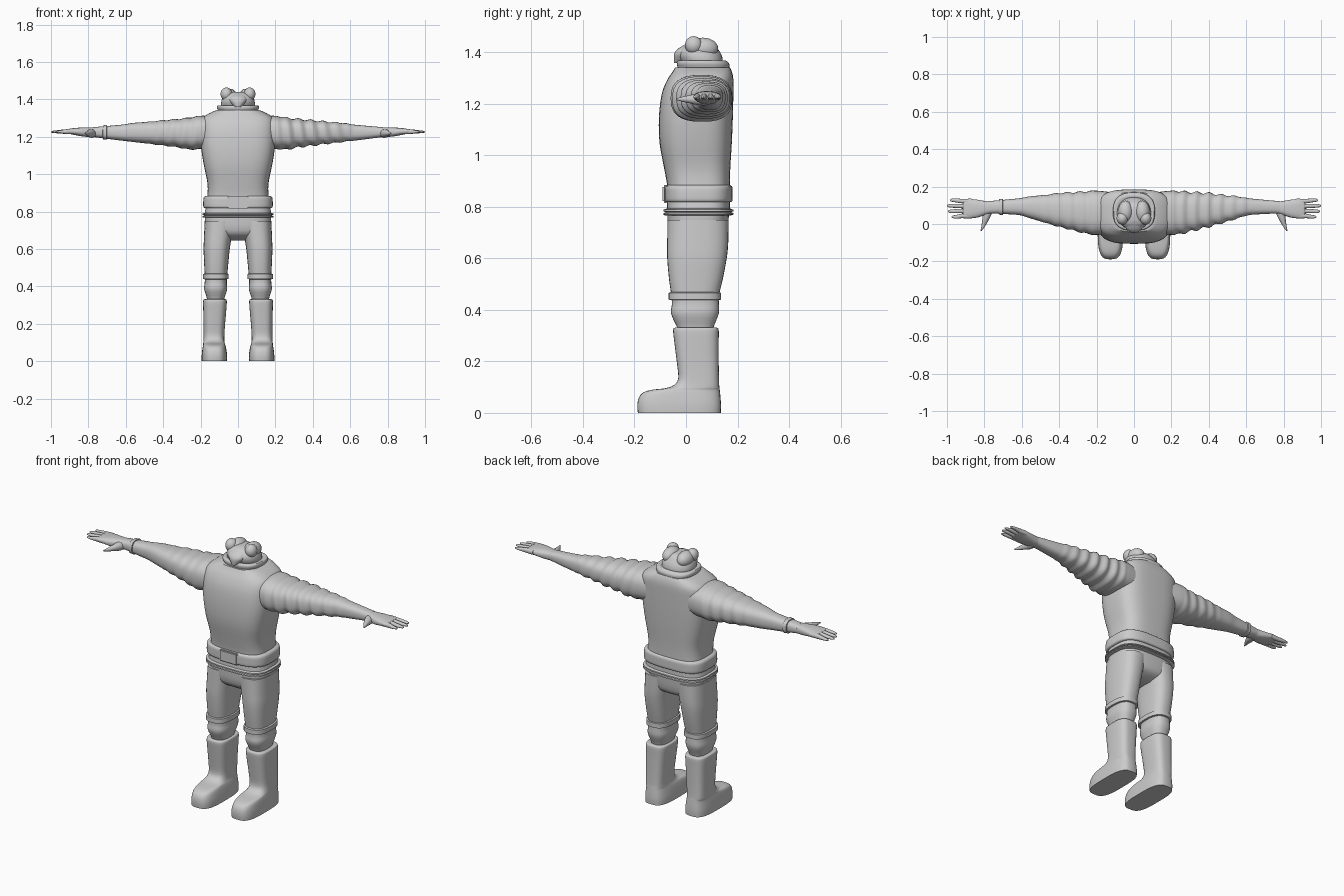
import bpy, bmesh, math
from mathutils import Vector

grey = bpy.data.materials.new("plain grey")
grey.diffuse_color = (0.6, 0.6, 0.6, 1)


def finish(name, bm, angle=40):
    bmesh.ops.recalc_face_normals(bm, faces=bm.faces)
    me = bpy.data.meshes.new(name)
    bm.to_mesh(me)
    bm.free()
    ob = bpy.data.objects.new(name, me)
    bpy.context.collection.objects.link(ob)
    me.materials.append(grey)
    bpy.context.view_layer.objects.active = ob
    ob.select_set(True)
    bpy.ops.object.shade_smooth_by_angle(angle=math.radians(angle))
    ob.select_set(False)
    return ob


def resample(rows, steps):
    """Catmull-Rom through the section rows."""
    out = []
    for i in range(len(rows) - 1):
        p = [Vector(rows[min(max(i + k, 0), len(rows) - 1)]) for k in (-1, 0, 1, 2)]
        for s in range(steps):
            t = s / steps
            out.append(0.5 * (2 * p[1] + (p[2] - p[0]) * t
                              + (2 * p[0] - 5 * p[1] + 4 * p[2] - p[3]) * t * t
                              + (3 * p[1] - p[0] - 3 * p[2] + p[3]) * t ** 3))
    return out + [Vector(rows[-1])]


def loft(name, rows, axis='z', power=2.6, n=32, steps=3, side=1, angle=40, wave=None):
    """Rounded sections (pos, a0, a1, b0, b1): a, b = x, y for axis z; y, z for axis x."""
    bm = bmesh.new()
    rings = []
    for r in resample([tuple(r) for r in rows], steps):
        pos, a0, a1, b0, b1 = r
        ring = []
        for k in range(n):
            t = 2 * math.pi * k / n
            c, s = math.cos(t), math.sin(t)
            g = 1 + (wave(pos, t) if wave else 0)
            a = (a0 + a1) / 2 + (a1 - a0) / 2 * g * math.copysign(abs(c) ** (2 / power), c)
            b = (b0 + b1) / 2 + (b1 - b0) / 2 * g * math.copysign(abs(s) ** (2 / power), s)
            co = (side * a, b, pos) if axis == 'z' else (side * pos, a, b)
            ring.append(bm.verts.new(co))
        rings.append(ring)
    for r0, r1 in zip(rings, rings[1:]):
        for k in range(n):
            bm.faces.new((r0[k], r0[(k + 1) % n], r1[(k + 1) % n], r1[k]))
    bm.faces.new(rings[0])
    bm.faces.new(rings[-1])
    return finish(name, bm, angle)


def ball(name, loc, size):
    bm = bmesh.new()
    bmesh.ops.create_uvsphere(bm, u_segments=24, v_segments=14, radius=1)
    bmesh.ops.scale(bm, vec=size, verts=bm.verts)
    bmesh.ops.translate(bm, vec=loc, verts=bm.verts)
    return finish(name, bm)


# Jacket body with sloping shoulders
loft("jacket_body", [
    (0.78, -.18, .18, -.075, .17), (0.87, -.165, .165, -.072, .17),
    (0.95, -.163, .163, -.085, .172), (1.05, -.183, .183, -.103, .178),
    (1.15, -.198, .198, -.105, .182), (1.24, -.20, .20, -.094, .184),
    (1.295, -.193, .193, -.072, .184), (1.325, -.155, .155, -.052, .178),
    (1.342, -.115, .115, -.042, .17)], power=3.2, n=48)
# Neck collar
loft("collar", [
    (1.30, -.115, .115, -.045, .172), (1.335, -.106, .106, -.032, .168),
    (1.355, -.112, .112, -.036, .168), (1.368, -.108, .108, -.03, .155),
    (1.366, -.085, .085, -.01, .14)], power=2.6, n=40)

# Head with hooked snout and two bulging eye lobes
loft("head", [
    (1.33, -.08, .08, 0, .14), (1.365, -.09, .09, -.02, .143),
    (1.39, -.089, .089, -.03, .138), (1.412, -.08, .08, -.024, .125),
    (1.43, -.062, .062, -.006, .11), (1.44, -.03, .03, .02, .09)], power=2.2)
loft("snout", [
    (1.358, -.012, .012, -.046, -.02), (1.37, -.03, .03, -.047, .03),
    (1.395, -.048, .048, -.046, .04), (1.415, -.045, .045, -.03, .04),
    (1.43, -.03, .03, -.005, .04)], power=2.2)
for s, label in ((1, "left"), (-1, "right")):
    ball(label + "_eye", (s * .062, .03, 1.428), (.031, .034, .035))
    ball(label + "_head_lobe", (s * .045, .065, 1.415), (.04, .06, .042))

# Belt, buckle and jacket hem
loft("belt", [(.818, -.174, .174, -.075, .172), (.824, -.185, .185, -.083, .18),
              (.85, -.186, .186, -.084, .181), (.876, -.183, .183, -.083, .18),
              (.884, -.172, .172, -.074, .172)], power=3.2, n=48)
bm = bmesh.new()
bmesh.ops.create_cube(bm, size=1)
bmesh.ops.scale(bm, vec=(.112, .03, .068), verts=bm.verts)
bmesh.ops.translate(bm, vec=(0, -.076, .85), verts=bm.verts)
bmesh.ops.bevel(bm, geom=bm.edges[:], offset=.006, segments=2, affect='EDGES')
finish("buckle", bm)
for i, z in enumerate((.773, .786)):
    loft("jacket_hem_%d" % i, [
        (z - .006, -.18, .18, -.082, .176), (z - .003, -.19, .19, -.088, .185),
        (z + .003, -.189, .189, -.087, .184), (z + .007, -.178, .178, -.078, .174)],
        power=3.2, n=48, steps=1)

# Hips
loft("trouser_hips", [
    (.645, -.07, .07, .0, .09), (.665, -.12, .12, -.04, .14),
    (.70, -.17, .17, -.068, .16), (.79, -.177, .177, -.073, .168)], power=3, n=40)


def arm(side, label):
    ruffle = .07 if side > 0 else .035
    reach = .62 if side > 0 else .5

    # Sleeve folds fade towards the wrist
    def folds(x, t):
        if x < .2 or x > reach:
            return 0
        fade = math.sin(math.pi * (x - .2) / (reach - .2)) ** .5
        return ruffle * fade * math.sin(x * 95 + 1.3 * math.sin(t) + side)

    loft(label + "_sleeve", [
        (.12, -.05, .17, 1.14, 1.31), (.20, -.058, .178, 1.135, 1.312),
        (.26, -.05, .174, 1.132, 1.302), (.32, -.035, .17, 1.143, 1.295),
        (.40, -.015, .165, 1.153, 1.288), (.48, .008, .155, 1.163, 1.28),
        (.56, .032, .147, 1.172, 1.274), (.61, .047, .138, 1.178, 1.266),
        (.67, .052, .132, 1.185, 1.26), (.73, .055, .126, 1.193, 1.255),
        (.78, .055, .122, 1.2, 1.25)], axis='x', power=2.6, steps=8, side=side, wave=folds)
    # Palm, fingers and thumb
    loft(label + "_palm", [
        (.75, .06, .12, 1.202, 1.249), (.79, .05, .122, 1.198, 1.25),
        (.84, .034, .13, 1.203, 1.249), (.88, .03, .134, 1.211, 1.246),
        (.91, .03, .134, 1.217, 1.241), (.915, .04, .125, 1.222, 1.236)],
        axis='x', side=side)
    for i, tip in enumerate((.975, .995, 1.0, .985)):
        y = .043 + i * .0265
        e = y + (i - 1.5) * .003
        loft("%s_finger_%d" % (label, i), [
            (.87, y - .013, y + .013, 1.214, 1.242),
            (.92, y - .012, y + .012, 1.215, 1.24),
            (tip - .025, e - .010, e + .010, 1.219, 1.234),
            (tip - .006, e - .007, e + .007, 1.221, 1.231),
            (tip, e - .002, e + .002, 1.224, 1.228)],
            axis='x', n=12, power=2.2, side=side)
    bm = bmesh.new()
    rings = []
    for x, y, r in ((.78, .075, .024), (.787, .045, .023), (.796, .015, .016),
                    (.806, -.012, .010), (.818, -.038, .003)):
        rings.append([bm.verts.new((side * (x + r * math.cos(k * math.pi / 6)), y,
                                    1.218 + r * math.sin(k * math.pi / 6)))
                      for k in range(12)])
    for r0, r1 in zip(rings, rings[1:]):
        for k in range(12):
            bm.faces.new((r0[k], r0[(k + 1) % 12], r1[(k + 1) % 12], r1[k]))
    bm.faces.new(rings[0])
    bm.faces.new(rings[-1])
    finish(label + "_thumb", bm)


for side, label in ((1, "left"), (-1, "right")):
    arm(side, label)
    # Trouser leg, knee strap and boot
    loft(label + "_trouser_leg", [
        (.31, .075, .165, -.03, .105), (.335, .073, .166, -.036, .108),
        (.385, .058, .181, -.058, .127), (.42, .06, .178, -.055, .128),
        (.455, .058, .178, -.057, .128), (.52, .052, .181, -.066, .143),
        (.60, .044, .184, -.073, .158), (.66, .034, .182, -.073, .164),
        (.75, .015, .178, -.072, .166)], power=2.6, side=side)
    loft(label + "_knee_strap", [
        (.438, .058, .178, -.058, .128), (.440, .05, .187, -.067, .136),
        (.466, .05, .187, -.067, .136), (.469, .058, .178, -.058, .128)],
        steps=1, side=side)
    loft(label + "_boot", [
        (0, .058, .194, -.187, .135), (.03, .058, .194, -.189, .136),
        (.06, .062, .191, -.183, .134), (.08, .066, .188, -.165, .132),
        (.09, .069, .186, -.13, .131), (.096, .071, .186, -.08, .130),
        (.108, .073, .185, -.047, .129), (.135, .073, .184, -.030, .128),
        (.20, .069, .184, -.036, .127), (.28, .062, .186, -.046, .127),
        (.322, .06, .186, -.050, .127), (.331, .066, .18, -.042, .12),
        (.331, .085, .16, -.02, .1)], power=3.2, n=40, side=side)

# Wrist band on one arm only
loft("wrist_band", [
    (.70, .058, .125, 1.195, 1.25), (.702, .048, .135, 1.184, 1.263),
    (.722, .05, .133, 1.186, 1.261), (.724, .058, .122, 1.196, 1.25)],
    axis='x', steps=1, side=-1)
